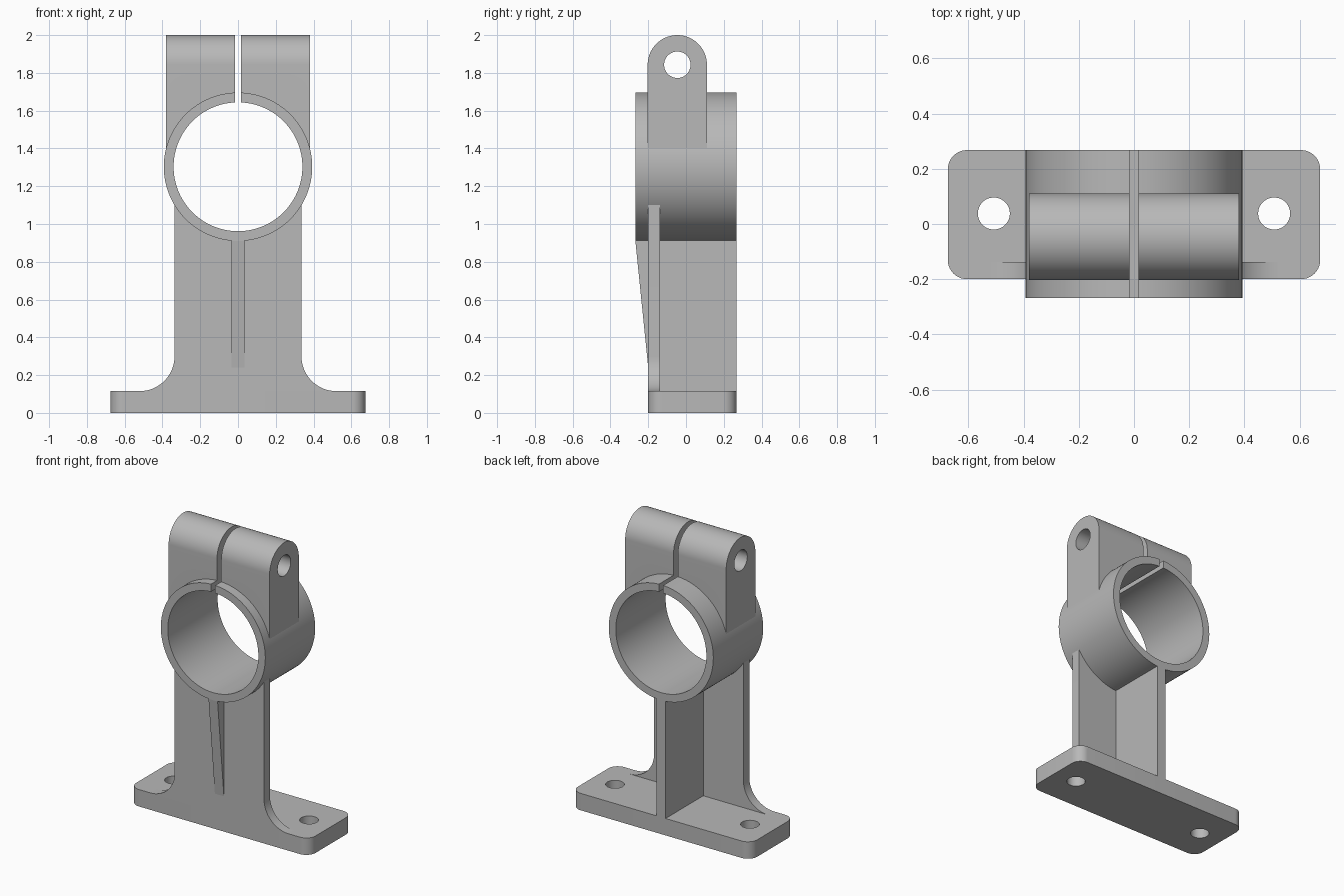
import bpy, bmesh
from math import sin, cos, pi, asin, acos, sqrt, radians

cube = bpy.data.objects.get("Cube")
if cube:
    bpy.data.objects.remove(cube, do_unlink=True)

grey = bpy.data.materials.new("plain grey")
grey.use_nodes = True
colour = (0.48, 0.48, 0.48, 1)
grey.diffuse_color = colour
grey.node_tree.nodes["Principled BSDF"].inputs["Base Color"].default_value = colour

# Shared dimensions
RING_Z, OUTER, INNER = 1.303, 0.393, 0.341
FRONT, BACK, DEPTH = -0.20, 0.268, 0.268
PLATE_BACK, BASE_TOP, SLOT, WEB = -0.137, 0.115, 0.016, 0.034
LUG_Y, LUG_Z, LUG_R = -0.046, 1.843, 0.157


def arc(cx, cy, r, a0, a1, n):
    return [(cx + r * cos(a0 + (a1 - a0) * i / n),
             cy + r * sin(a0 + (a1 - a0) * i / n)) for i in range(n + 1)]


def circle(cx, cy, r, n=64):
    return arc(cx, cy, r, 0, 2 * pi, n)[:-1]


def prism(name, profile, axis, lo, hi):
    """Extrude a closed profile along one axis."""
    place = {"x": lambda a, b, t: (t, a, b),
             "y": lambda a, b, t: (a, t, b),
             "z": lambda a, b, t: (a, b, t)}[axis]
    bm = bmesh.new()
    low = [bm.verts.new(place(a, b, lo)) for a, b in profile]
    high = [bm.verts.new(place(a, b, hi)) for a, b in profile]
    bm.faces.new(low)
    bm.faces.new(high)
    for i in range(len(low)):
        j = (i + 1) % len(low)
        bm.faces.new((low[i], low[j], high[j], high[i]))
    bmesh.ops.recalc_face_normals(bm, faces=bm.faces)
    mesh = bpy.data.meshes.new(name)
    bm.to_mesh(mesh)
    bm.free()
    mesh.materials.append(grey)
    obj = bpy.data.objects.new(name, mesh)
    bpy.context.collection.objects.link(obj)
    return obj


def activate(obj):
    bpy.ops.object.select_all(action="DESELECT")
    obj.select_set(True)
    bpy.context.view_layer.objects.active = obj


def cut(obj, cutter):
    cutter.hide_render = True
    mod = obj.modifiers.new("cut", "BOOLEAN")
    mod.operation, mod.solver, mod.object = "DIFFERENCE", "EXACT", cutter
    activate(obj)
    bpy.ops.object.modifier_apply(modifier=mod.name)
    bpy.data.objects.remove(cutter, do_unlink=True)


def finish(obj):
    activate(obj)
    bpy.ops.object.shade_smooth_by_angle(angle=radians(30))


# Base with rounded corners and two bolt holes
w, r = 0.675, 0.07
corners = [(w - r, BACK - r), (r - w, BACK - r), (r - w, FRONT + r), (w - r, FRONT + r)]
outline = []
for k, (x, y) in enumerate(corners):
    outline += arc(x, y, r, k * pi / 2, (k + 1) * pi / 2, 10)
base = prism("base", outline, "z", 0, BASE_TOP)
for side in (-1, 1):
    cut(base, prism("bolt_cutter", circle(side * 0.508, 0.038, 0.058, 48), "z", -0.1, 0.3))
finish(base)

# Upright front plate: filleted feet below, hollowed top seated in the ring
half, fillet = 0.336, 0.185
seat = OUTER - 0.015
edge = acos(half / seat)
right_foot = arc(half + fillet, BASE_TOP + fillet, fillet, 1.5 * pi, pi, 16)
left_foot = [(-x, z) for x, z in reversed(right_foot)]
saddle = arc(0, RING_Z, seat, -edge, edge - pi, 40)
foot = half + fillet
plate = prism("front_plate", [(-foot, 0.09), (foot, 0.09)] + right_foot + saddle + left_foot,
              "y", FRONT, PLATE_BACK)
finish(plate)

# Deep web behind the plate and tapering rib in front
ring_bottom = RING_Z - OUTER
prism("rear_web", [(PLATE_BACK - 0.01, 0.09), (BACK, 0.09), (BACK, ring_bottom + 0.02),
                   (PLATE_BACK - 0.01, ring_bottom + 0.02)], "x", -WEB, WEB)
prism("front_rib", [(FRONT + 0.01, 0.24), (FRONT, 0.24), (-DEPTH, ring_bottom),
                    (-DEPTH, ring_bottom + 0.02), (FRONT + 0.01, ring_bottom + 0.02)],
      "x", -WEB, WEB)

# Split clamp ring, open at the top
a_out, a_in = asin(SLOT / OUTER), asin(SLOT / INNER)
ring = prism("split_ring",
             arc(0, RING_Z, OUTER, pi / 2 + a_out, 2.5 * pi - a_out, 112)
             + arc(0, RING_Z, INNER, 2.5 * pi - a_in, pi / 2 + a_in, 112),
             "y", -DEPTH, DEPTH)
finish(ring)

# Pair of round-topped clamp lugs with a cross bolt hole
lug_profile = arc(LUG_Y, LUG_Z, LUG_R, 0, pi, 40) + [(LUG_Y - LUG_R, 1.39), (LUG_Y + LUG_R, 1.39)]
for side, label in ((-1, "right"), (1, "left")):
    lo, hi = sorted((side * SLOT, side * 0.38))
    lug = prism(label + "_clamp_lug", lug_profile, "x", lo, hi)
    cut(lug, prism("bore_cutter", circle(0, RING_Z, OUTER - 0.022, 96), "y", -0.5, 0.5))
    cut(lug, prism("cross_cutter", circle(LUG_Y, LUG_Z, 0.07), "x", -0.6, 0.6))
    finish(lug)
